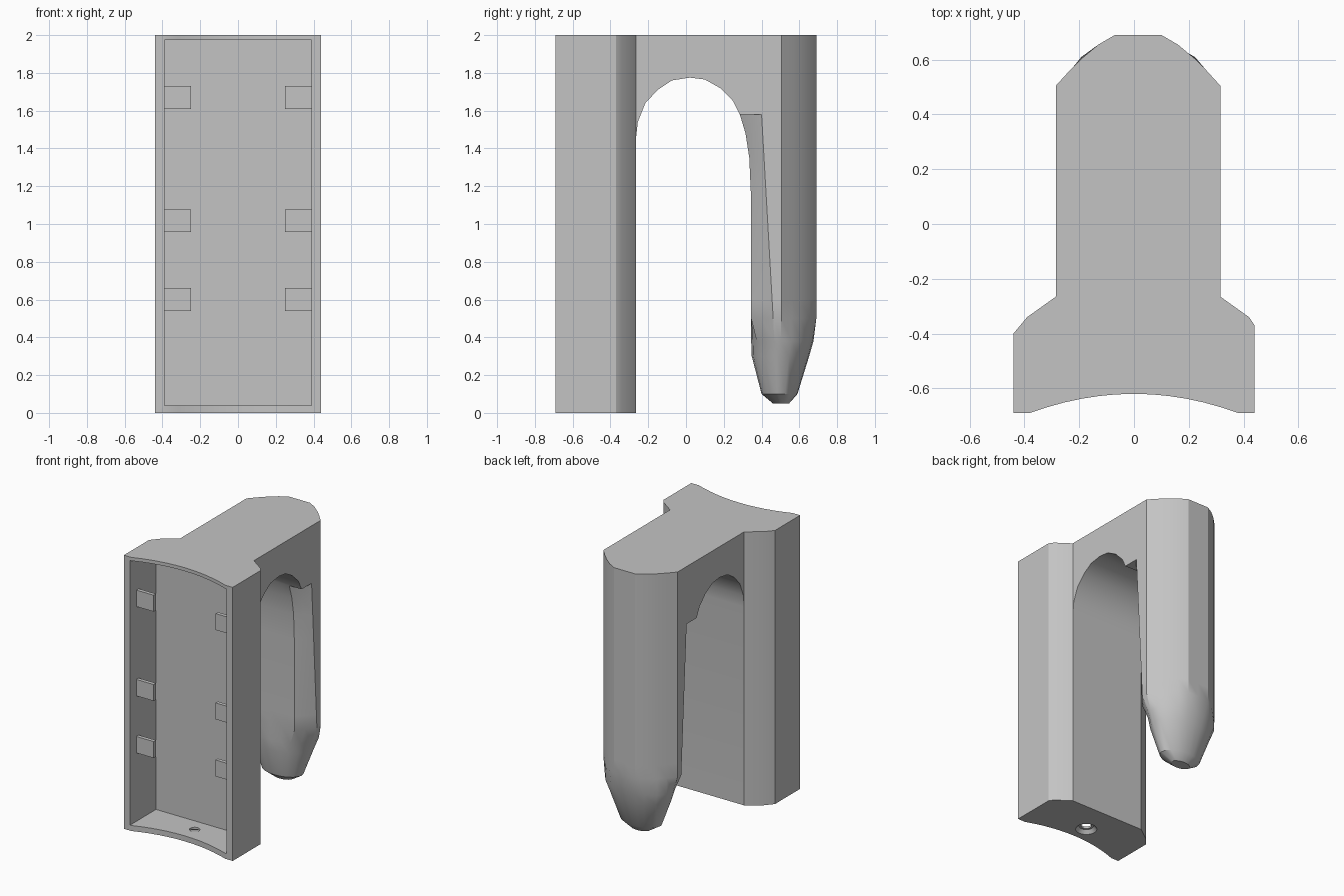
import bpy
import bmesh
import math
from mathutils import Matrix

cube = bpy.data.objects.get("Cube")
if cube:
    bpy.data.objects.remove(cube, do_unlink=True)

grey = bpy.data.materials.new("plain_grey")
grey.use_nodes = True
colour = (0.55, 0.55, 0.55, 1)
grey.diffuse_color = colour
grey.node_tree.nodes["Principled BSDF"].inputs["Base Color"].default_value = colour


def finish(name, bm):
    bmesh.ops.recalc_face_normals(bm, faces=bm.faces)
    mesh = bpy.data.meshes.new(name)
    bm.to_mesh(mesh)
    bm.free()
    obj = bpy.data.objects.new(name, mesh)
    mesh.materials.append(grey)
    bpy.context.collection.objects.link(obj)
    return obj


def loft(name, rings):
    """Skin a list of equal-length rings and cap both ends."""
    bm = bmesh.new()
    loops = [[bm.verts.new(p) for p in ring] for ring in rings]
    n = len(loops[0])
    for a, b in zip(loops, loops[1:]):
        for i in range(n):
            j = (i + 1) % n
            bm.faces.new((a[i], a[j], b[j], b[i]))
    bm.faces.new(loops[0])
    bm.faces.new(loops[-1])
    return finish(name, bm)


def box(name, x, y, z):
    corners = [(x[0], y[0]), (x[1], y[0]), (x[1], y[1]), (x[0], y[1])]
    return loft(name, [[(a, b, h) for a, b in corners] for h in z])


def cone(name, r1, r2, centre, depth):
    bm = bmesh.new()
    bmesh.ops.create_cone(bm, cap_ends=True, segments=24, radius1=r1, radius2=r2,
                          depth=depth, matrix=Matrix.Translation(centre))
    return finish(name, bm)


def combine(target, tool, operation):
    mod = target.modifiers.new("combine", "BOOLEAN")
    mod.operation = operation
    mod.solver = "EXACT"
    mod.object = tool
    bpy.context.view_layer.objects.active = target
    bpy.ops.object.modifier_apply(modifier=mod.name)
    bpy.data.objects.remove(tool, do_unlink=True)


MID = 0.015      # centre of the prong in x
HALF = 0.3       # half width of the prong
LEDGE = 1.58     # where the narrowed prong starts
BACK = [(HALF, 0.505), (0.25, 0.56), (0.205, 0.605), (0.145, 0.655), (0.085, 0.69)]

# Main body: plan outline with concave front and rounded back
plan = [(0.44, -0.69), (0.44, -0.37), (0.42, -0.34), (MID + HALF, -0.265)]
plan += [(MID + x, y) for x, y in BACK]
plan += [(MID - x, y) for x, y in reversed(BACK)]
plan += [(MID - HALF, -0.265), (-0.39, -0.34), (-0.44, -0.4), (-0.44, -0.69)]
for i in range(-6, 7):
    x = 0.38 * i / 6
    plan.append((x, -0.62 - 0.07 * (i / 6) ** 2))
body = loft("body", [[(x, y, z) for x, y in plan] for z in (0, 2)])

# Arch opening, clearing everything under the ledge as well
arch = [(-0.265, -0.1), (-0.265, 1.45), (-0.255, 1.54), (-0.215, 1.64), (-0.15, 1.71),
        (-0.075, 1.76), (0.02, 1.775), (0.1, 1.765), (0.18, 1.72), (0.25, 1.65),
        (0.285, LEDGE), (1, LEDGE), (1, -0.1)]
combine(body, loft("arch_cutter", [[(x, y, z) for y, z in arch] for x in (-0.6, 0.6)]),
        "DIFFERENCE")


# Prong: chamfered front corners, blending into a blunt oval tip
def prong_ring(z, front, tip=None):
    side = 0.4 + 0.06 * (LEDGE - z) / LEDGE * 1.5
    half = [(0.1, front), (0.2, front), (0.25, (front + side) / 2 - 0.005), (HALF, side)] + BACK
    ring = [(0, front)] + half + [(0, 0.69)] + [(-x, y) for x, y in reversed(half)]
    if tip:
        rx, ry, cy = tip
        angles = [math.atan2((y - 0.515) / 0.175, x / HALF) for x, y in ring]
        ring = [(rx * math.cos(a), cy + ry * math.sin(a)) for a in angles]
    return [(MID + x, y, z) for x, y in ring]


stations = [(LEDGE, 0.285), (1.48, 0.315), (1.35, 0.335), (1.17, 0.343), (0.6, 0.345),
            (0.5, 0.345), (0.38, 0.345, (0.26, 0.165, 0.51)),
            (0.3, 0.345, (0.23, 0.152, 0.5)),
            (0.1, 0.345, (0.155, 0.095, 0.495)), (0.05, 0.345, (0.075, 0.043, 0.503))]
combine(body, loft("prong", [prong_ring(*s) for s in stations]), "UNION")

# Front recess and countersunk drain hole in its floor
combine(body, box("recess_cutter", (-0.39, 0.39), (-0.9, -0.39), (0.04, 1.975)), "DIFFERENCE")
combine(body, cone("hole_cutter", 0.035, 0.035, (0, -0.5, 0.03), 0.1), "DIFFERENCE")
combine(body, cone("sink_cutter", 0.076, 0.05, (0, -0.5, 0.01), 0.03), "DIFFERENCE")

# Thin clip tabs on both side walls of the recess
for side, sign in (("left", 1), ("right", -1)):
    for level, z in (("upper", 1.61), ("middle", 0.957), ("lower", 0.54)):
        xs = sorted((sign * 0.25, sign * 0.39))
        box(f"{level}_{side}_tab", xs, (-0.617, -0.59), (z, z + 0.12))

bpy.ops.object.select_all(action="DESELECT")
body.select_set(True)
bpy.context.view_layer.objects.active = body
bpy.ops.object.shade_smooth_by_angle(angle=math.radians(30))
